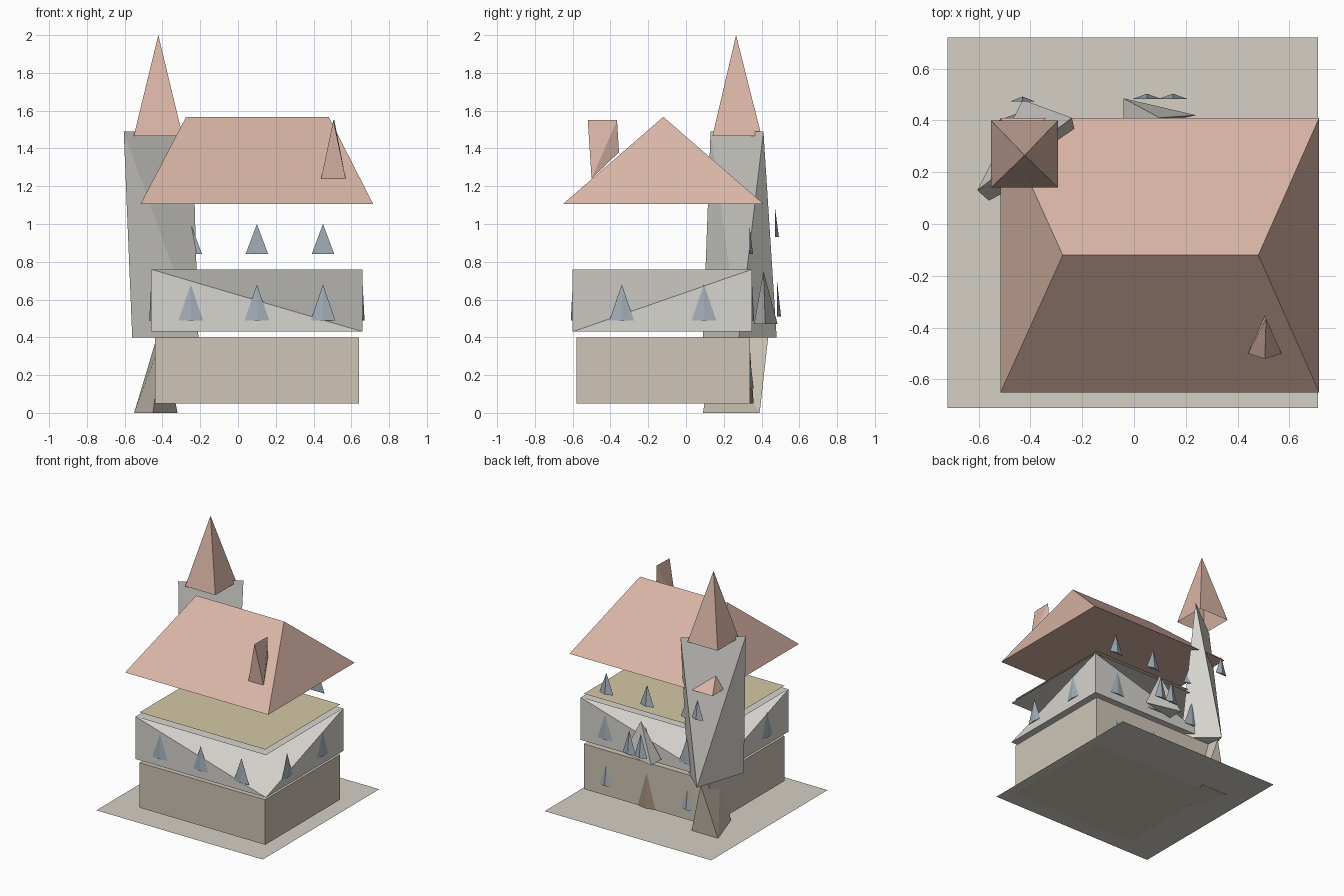
import bpy, bmesh
from mathutils import Vector

if "Cube" in bpy.data.objects:
    bpy.data.objects.remove(bpy.data.objects["Cube"])


def material(name, rgb):
    m = bpy.data.materials.new(name)
    m.diffuse_color = (*rgb, 1)
    m.use_nodes = True
    m.node_tree.nodes["Principled BSDF"].inputs["Base Color"].default_value = m.diffuse_color
    return m


ROOF = material("terracotta", (0.69, 0.46, 0.38))
STONE = material("stone", (0.62, 0.56, 0.47))
PLASTER = material("plaster", (0.68, 0.66, 0.62))
GROUND = material("paving", (0.66, 0.63, 0.56))
FLOOR = material("floorboards", (0.66, 0.58, 0.38))
GLASS = material("glass", (0.37, 0.43, 0.48))
WOOD = material("wood", (0.36, 0.27, 0.2))


def add(name, bm, mat):
    bmesh.ops.recalc_face_normals(bm, faces=bm.faces)
    me = bpy.data.meshes.new(name)
    bm.to_mesh(me)
    bm.free()
    me.materials.append(mat)
    ob = bpy.data.objects.new(name, me)
    bpy.context.collection.objects.link(ob)
    return ob


def poly(name, pts, faces, mat):
    bm = bmesh.new()
    vs = [bm.verts.new(p) for p in pts]
    for f in faces:
        bm.faces.new([vs[i] for i in f])
    return add(name, bm, mat)


def hull(name, pts, mat):
    bm = bmesh.new()
    for p in pts:
        bm.verts.new(p)
    bmesh.ops.convex_hull(bm, input=bm.verts[:])
    return add(name, bm, mat)


def rect(x0, x1, y0, y1, z):
    return [(x0, y0, z), (x1, y0, z), (x1, y1, z), (x0, y1, z)]


def slab(name, x0, x1, y0, y1, z, mat):
    return poly(name, rect(x0, x1, y0, y1, z), [(0, 1, 2, 3)], mat)


def spike(name, pos, normal, mat, w=0.12, h=0.17, d=0.02):
    """Pointed opening: triangle on a wall, standing slightly proud of it."""
    c, n = Vector(pos), Vector(normal)
    side = Vector((-n.y, n.x, 0)) * w / 2
    up = Vector((0, 0, h))
    return hull(name, [c + side, c - side, c + n * d, c + up], mat)


# Ground and foundation
slab("paving", -0.72, 0.71, -0.71, 0.72, 0.004, GROUND)
slab("foundation", -0.44, 0.64, -0.58, 0.34, 0.0, STONE)

# Ground storey
hull("ground_storey", rect(-0.44, 0.64, -0.58, 0.34, 0.05)
     + rect(-0.44, 0.64, -0.58, 0.34, 0.40), STONE)

# Upper storey: two full corners, two corners cut by sloping facets
poly("upper_storey",
     rect(-0.46, 0.66, -0.60, 0.35, 0.43) + [(-0.46, -0.60, 0.76), (0.66, 0.35, 0.76)],
     [(0, 1, 4), (1, 2, 5), (2, 3, 5), (3, 0, 4), (1, 5, 4), (3, 4, 5), (0, 3, 2, 1)],
     PLASTER)
slab("cornice", -0.46, 0.66, -0.60, 0.35, 0.76, PLASTER)
slab("attic_floor", -0.44, 0.64, -0.58, 0.34, 0.79, FLOOR)

# Hipped roof
poly("roof", rect(-0.515, 0.715, -0.65, 0.41, 1.107)
     + [(-0.275, -0.12, 1.567), (0.48, -0.12, 1.567)],
     [(0, 1, 5, 4), (2, 3, 4, 5), (1, 2, 5), (3, 0, 4), (3, 2, 1, 0)], ROOF)

# Chimney
hull("chimney", [(0.44, -0.50, 1.24), (0.57, -0.50, 1.24), (0.505, -0.52, 1.55),
                 (0.51, -0.365, 1.55), (0.505, -0.355, 1.38)], ROOF)

# Tower: foot, shaft and spire
hull("tower_foot", [(-0.55, 0.39, 0), (-0.32, 0.39, 0), (-0.45, 0.09, 0),
                    (-0.43, 0.435, 0.40), (-0.40, 0.15, 0.40)], STONE)
hull("tower_shaft", [(-0.56, 0.09, 0.40), (-0.43, 0.48, 0.40), (-0.21, 0.28, 0.40),
                     (-0.605, 0.13, 1.49), (-0.24, 0.41, 1.49)], PLASTER)
poly("tower_spire", rect(-0.552, -0.293, 0.14, 0.40, 1.465) + [(-0.422, 0.265, 2.0)],
     [(0, 1, 4), (1, 2, 4), (2, 3, 4), (3, 0, 4)], ROOF)
spike("tower_window", (-0.43, 0.472, 0.93), (0, 1, 0), GLASS, w=0.10, h=0.15)

# Back oriel
hull("oriel", [(-0.04, 0.485, 0.47), (0.24, 0.42, 0.47), (-0.04, 0.36, 0.47),
               (0.10, 0.41, 0.75)], PLASTER)
for x in (0.05, 0.15):
    spike("oriel_window", (x, 0.483, 0.51), (0, 1, 0), GLASS, w=0.11, h=0.18)

# Windows by wall
for x in (-0.25, 0.10, 0.45):
    spike("front_window", (x, -0.60, 0.49), (0, -1, 0), GLASS, w=0.13, h=0.19, d=0.01)
    spike("attic_window", (x, 0.335, 0.84), (0, 1, 0), GLASS, h=0.16)
    spike("back_window", (x, 0.35, 0.49), (0, 1, 0), GLASS, w=0.13, h=0.19, d=0.01)
for y in (-0.34, 0.095):
    spike("right_window", (0.66, y, 0.49), (1, 0, 0), GLASS, w=0.13, h=0.19, d=0.01)
    spike("left_window", (-0.46, y, 0.49), (-1, 0, 0), GLASS, w=0.13, h=0.19, d=0.01)
for x in (-0.25, 0.45):
    spike("lower_window", (x, 0.338, 0.13), (0, 1, 0), GLASS, h=0.17)

# Door
spike("door", (0.10, 0.338, 0.05), (0, 1, 0), WOOD, w=0.17, h=0.30)
